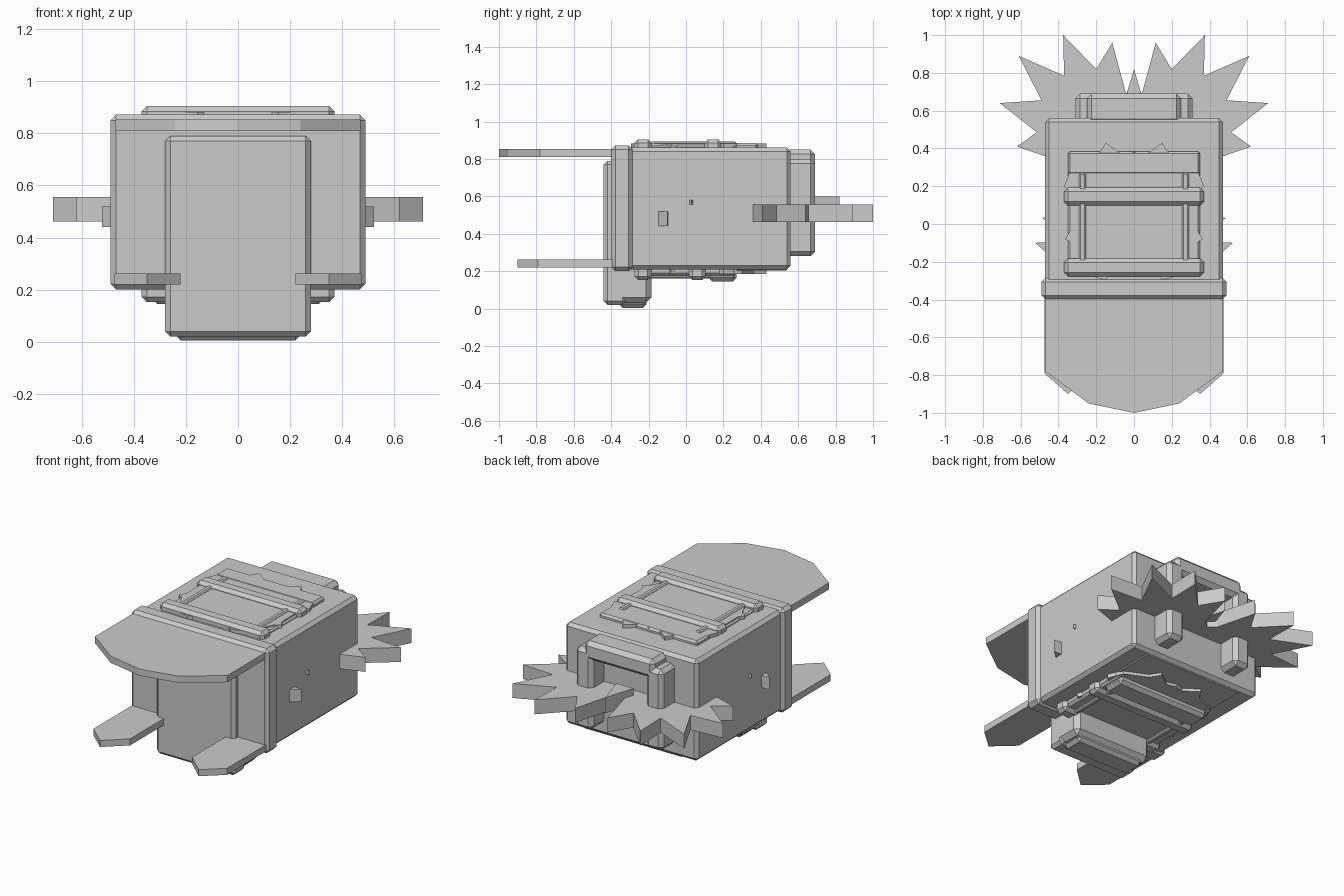
import bpy, bmesh, math

if "Cube" in bpy.data.objects:
    bpy.data.objects.remove(bpy.data.objects["Cube"])

grey = bpy.data.materials.new("light_grey")
grey.diffuse_color = (0.6, 0.6, 0.6, 1)
grey.use_nodes = True
grey.node_tree.nodes["Principled BSDF"].inputs["Base Color"].default_value = grey.diffuse_color


def finish(name, bm):
    bmesh.ops.recalc_face_normals(bm, faces=bm.faces)
    me = bpy.data.meshes.new(name)
    bm.to_mesh(me)
    bm.free()
    me.materials.append(grey)
    ob = bpy.data.objects.new(name, me)
    bpy.context.collection.objects.link(ob)
    return ob


def box(name, x, y, z, bevel=0.02):
    """Chamfered box from (min, max) ranges."""
    bm = bmesh.new()
    bmesh.ops.create_cube(bm, size=1)
    for v in bm.verts:
        for i, (a, b) in enumerate((x, y, z)):
            v.co[i] = a if v.co[i] < 0 else b
    if bevel:
        bmesh.ops.bevel(bm, geom=bm.edges[:], offset=bevel, segments=1,
                        affect='EDGES', profile=0.5)
    return finish(name, bm)


def plate(name, pts, z0, z1):
    """Flat outline extruded from z0 to z1."""
    bm = bmesh.new()
    f = bm.faces.new([bm.verts.new((x, y, z0)) for x, y in pts])
    r = bmesh.ops.extrude_face_region(bm, geom=[f])
    for v in r["geom"]:
        if isinstance(v, bmesh.types.BMVert):
            v.co.z = z1
    return finish(name, bm)


def mirrored(half):
    """Close a right-hand outline with its left-hand mirror image."""
    return half + [(-x, y) for x, y in reversed(half) if x != 0]


def flip(pts, s):
    return [(x * s, y) for x, y in pts]


# main body and front collar
box("body", (-.47, .47), (-.33, .56), (.21, .86), .02)
box("front_collar", (-.49, .49), (-.40, -.285), (.20, .872), .022)

# front block with its rear step
box("front_panel", (-.28, .28), (-.44, -.32), (.02, .79), .02)
box("front_block", (-.28, .28), (-.37, -.185), (.03, .60), .03)
box("front_block_base", (-.24, .24), (-.36, -.21), (.004, .30), .02)

# overhanging visor and two lower tongues
plate("visor", mirrored([(.47, -.35), (.47, -.78), (.24, -.95), (0, -1.0)]), .81, .853)
tongue = [(.22, -.35), (.22, -.78), (.35, -.9), (.475, -.79), (.475, -.35)]
for side, s in (("left", -1), ("right", 1)):
    plate(side + "_tongue", flip(tongue, s), .22, .262)

# spiked burst around the rear, one half per side
burst = [(0, .30), (0, .66), (.045, .70), (.115, .96), (.2, .82), (.375, 1.0),
         (.37, .785), (.61, .89), (.49, .655), (.71, .64), (.515, .485),
         (.62, .41), (.46, .355), (.40, .30)]
for side, s in (("left", -1), ("right", 1)):
    plate(side + "_rear_burst", flip(burst, s), .462, .555)
    # spike tip poking through the side wall
    plate(side + "_side_spike", flip([(.40, -.17), (.40, -.02), (.47, -.165), (.523, -.10),
                                      (.47, -.11)][::1][:1] + [(.45, -.165), (.523, -.10),
                                      (.45, -.095)], s), .44, .52)
    plate(side + "_small_spike", flip([(.44, 0), (.485, .03), (.44, .05)], s), .555, .58)
plate("centre_rear_spike", [(-.06, .62), (.06, .62), (0, .82)], .50, .60)

# rear handle: cross bar and two legs
box("handle_bar", (-.25, .25), (.53, .69), (.73, .85), .025)
for side, s in (("left", -1), ("right", 1)):
    box(side + "_handle_leg", tuple(sorted((.19 * s, .31 * s))), (.53, .69), (.28, .80), .025)

# top pack: panel, raised bars, rails and a thin burst
box("top_panel", (-.35, .35), (-.26, .385), (.84, .875), .01)
for i, y in enumerate((-.23, .145)):
    box(f"top_bar_{i}", (-.37, .37), (y - .047, y + .047), (.84, .905), .02)
box("top_rear_step", (-.35, .35), (.26, .385), (.84, .885), .012)
for side, s in (("left", -1), ("right", 1)):
    box(side + "_top_rail", tuple(sorted((.255 * s, .29 * s))), (-.2, .27), (.85, .892), .008)
spikes = mirrored([(0, .38), (.06, .365), (.15, .43), (.19, .365), (.33, .30), (.37, .20),
                   (.34, .17), (.34, -.04), (.365, -.08), (.33, -.10), (.25, -.27),
                   (.155, -.295), (.12, -.27), (0, -.27)])
plate("top_burst", spikes, .85, .882)

# underside pack: panel, bars, rails and a thin burst
box("bottom_panel", (-.35, .35), (-.27, .27), (.175, .23), .015)
for i, y in enumerate((-.23, .06)):
    box(f"bottom_bar_{i}", (-.37, .37), (y - .045, y + .045), (.152, .23), .02)
box("bottom_rear_bar", (-.33, .33), (.12, .27), (.145, .23), .02)
box("bottom_rear_step", (-.35, .35), (.27, .54), (.203, .23), .005)
for side, s in (("left", -1), ("right", 1)):
    box(side + "_bottom_rail", tuple(sorted((.255 * s, .29 * s))), (-.2, .2), (.16, .22), .008)
plate("bottom_burst", spikes, .185, .215)
